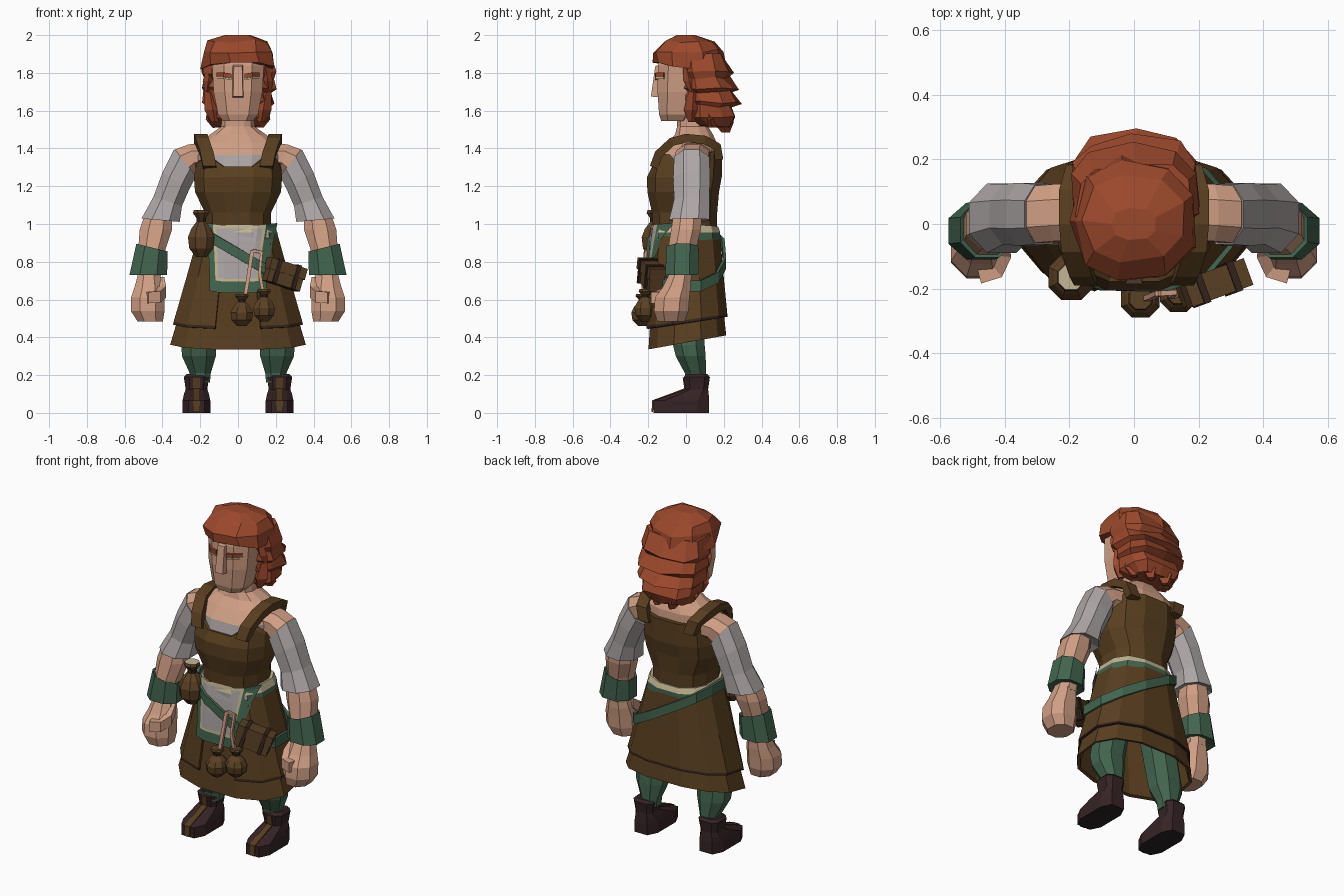
import bpy, bmesh, math, random
from mathutils import Vector, Matrix, Euler

if "Cube" in bpy.data.objects:
    bpy.data.objects.remove(bpy.data.objects["Cube"])
random.seed(4)

def material(name, r, g, b):
    m = bpy.data.materials.new(name)
    m.diffuse_color = (r, g, b, 1)
    m.use_nodes = True
    m.node_tree.nodes["Principled BSDF"].inputs["Base Color"].default_value = m.diffuse_color
    return m

SKIN = material("skin", .63, .345, .23)
HAIR = material("red hair", .33, .066, .025)
SHIRT = material("grey linen", .42, .38, .38)
LEATHER = material("brown leather", .098, .049, .014)
POUCH = material("light leather", .105, .053, .018)
STRAP = material("dark strap", .035, .017, .011)
GREEN = material("green cloth", .055, .13, .077)
CREAM = material("cream trim", .55, .47, .29)
BOOT = material("boot leather", .036, .017, .019)
SOLE = material("black sole", .02, .017, .017)

# ---------- helpers ----------
def build(name, verts, faces, mats, rule=None, mirror=False):
    me = bpy.data.meshes.new(name)
    me.from_pydata([tuple(v) for v in verts], [], faces)
    bm = bmesh.new()
    bm.from_mesh(me)
    bmesh.ops.recalc_face_normals(bm, faces=bm.faces)
    if rule:
        for f in bm.faces:
            f.material_index = rule(f.calc_center_median(), f.normal)
    bm.to_mesh(me)
    bm.free()
    for m in mats:
        me.materials.append(m)
    ob = bpy.data.objects.new(name, me)
    bpy.context.collection.objects.link(ob)
    if mirror:
        ob.modifiers.new("Mirror", 'MIRROR')
    return ob

def ring(z, rx, yf, yb, n=8, cx=0, p=.8, tilt=0):
    """Rounded-square cross-section from front yf to back yb, tilted about y."""
    pts, t = [], math.radians(tilt)
    pw = lambda v: math.copysign(abs(v) ** p, v)
    for i in range(n):
        a = (i + .5) * 2 * math.pi / n
        dx = rx * pw(math.cos(a))
        pts.append(Vector((cx + dx * math.cos(t), (yf + yb) / 2 + (yb - yf) / 2 * pw(math.sin(a)),
                           z + dx * math.sin(t))))
    return pts

def limb(x, y, z, rx, ry, tilt=0, n=8):
    return ring(z, rx, y - ry, y + ry, n, x, .9, tilt)

def loft(name, rings, mats, rule=None, mirror=False, caps=True, loop=False, skip=()):
    n, k = len(rings[0]), len(rings)
    faces = []
    for j in range(k if loop else k - 1):
        j2 = (j + 1) % k
        for i in range(n):
            if i not in skip:
                i2 = (i + 1) % n
                faces.append((j * n + i, j * n + i2, j2 * n + i2, j2 * n + i))
    if caps and not loop:
        faces += [tuple(range(n)), tuple(range((k - 1) * n, k * n))]
    return build(name, [v for r in rings for v in r], faces, mats, rule, mirror)

def strip(name, path, u, w, t, mat, mirror=False, loop=False):
    """Flat band along a path: width w along u, thickness t."""
    path, u, k, rings = [Vector(p) for p in path], Vector(u), len(path), []
    for i, p in enumerate(path):
        d = path[(i + 1) % k] - path[i - 1] if loop else path[min(i + 1, k - 1)] - path[max(i - 1, 0)]
        n = d.cross(u).normalized() * t / 2
        h = u * w / 2
        rings.append([p + h + n, p - h + n, p - h - n, p + h - n])
    return loft(name, rings, [mat], mirror=mirror, loop=loop)

def raised(r, f):
    return [Vector((v.x, v.y, f(v))) for v in r]

# ---------- boots and legs ----------
loft("boot", [ring(z, rx, yf, yb, 8, .22, .6) for z, rx, yf, yb in
     [(0, .077, -.18, .13), (.065, .077, -.18, .13), (.098, .07, -.08, .125),
      (.125, .06, -.005, .12), (.19, .07, -.015, .13), (.205, .055, 0, .115)]], [BOOT, SOLE],
     lambda c, n: int(c.z < .01), mirror=True)
strip("boot_tongue", [(.22, -.178, .004), (.22, -.176, .063), (.22, -.08, .098), (.22, -.006, .127),
                      (.22, -.013, .188)], (1, 0, 0), .035, .009, LEATHER, True)
loft("leg", [limb(.2, .05, .16, .055, .055), limb(.2, .05, .21, .06, .06), limb(.207, .025, .30, .096, .085),
             limb(.207, .015, .36, .1, .09), limb(.15, .01, .65, .1, .1)], [GREEN], mirror=True)

# ---------- skirt (open underneath) ----------
def skirt(z, off=0):
    t = (.97 - z) / .62
    return ring(z, .19 + .178 * t + off, -.17 - .03 * t - off, .165 + .055 * t + off, 12)

def hem(f, off):
    """Skirt outline whose height follows f(point)."""
    out = []
    for i in range(12):
        z = .8
        for _ in range(12):
            z = f(skirt(z, off)[i])
        out.append(skirt(z, off)[i])
    return out

loft("underskirt", [skirt(.98), skirt(.7), hem(lambda v: .47 + .15 * v.y, .002),
                    hem(lambda v: .372 + .18 * v.y, .004), hem(lambda v: .376 + .18 * v.y, -.012),
                    skirt(.7, -.012)], [LEATHER], caps=False)
over = loft("overskirt", [skirt(.96, .012), skirt(.72, .012), hem(lambda v: .49 + .15 * v.y, .014),
                          hem(lambda v: .476 + .15 * v.y, .014)], [LEATHER, STRAP],
            lambda c, n: int(c.z < .487 + .15 * c.y), caps=False, skip=(8,))
sol = over.modifiers.new("Thickness", 'SOLIDIFY')
sol.thickness, sol.offset = .012, 0

# ---------- apron, waistband and sash ----------
def front_y(x, z, off):
    pts = sorted((v.x, v.y) for v in skirt(z, off)[6:])
    for (x0, y0), (x1, y1) in zip(pts, pts[1:]):
        if x0 <= x <= x1:
            return y0 + (y1 - y0) * (x - x0) / (x1 - x0)
    return pts[0][1]

cols = [-1, -.8, -.7, -.5, .5, .64, .72, 1]
rows = [.625, .685, .7, .8, .9, .965, .985]
half = lambda z, x: .15 + max(0, z - .72) * (.22 if x > 0 else .06)
av = [(x * half(z, x), front_y(x * half(z, x), z, .025), z + .02 * abs(x)) for z in rows for x in cols]
af = [(j * 8 + i, j * 8 + i + 1, j * 8 + i + 9, j * 8 + i + 8) for j in range(6) for i in range(7)]

def apron_rule(c, n):
    x = c.x / half(c.z, c.x)
    if x < -.8 or x > .72 or c.z < .68:
        return 0
    return 1 if x < -.7 or x > .64 or c.z < .708 or c.z > .972 else 2

build("apron", av, af, [GREEN, CREAM, SHIRT], apron_rule)
loft("waistband", [skirt(.915, .017), skirt(.955, .02), raised(skirt(.985, .012), lambda v: .98 + .08 * abs(v.x)),
                   skirt(.985, -.02)], [GREEN, CREAM, SHIRT],
     lambda c, n: 1 if c.z > .957 else (2 if c.y < -.15 else 0), caps=False)
strip("sash", hem(lambda v: .845 - .58 * v.x, .03), (0, 0, 1), .058, .016, GREEN, loop=True)

# ---------- torso ----------
loft("torso", [ring(z, rx, yf, yb, 12) for z, rx, yf, yb in
     [(1.1, .17, -.15, .14), (1.29, .21, -.174, .17), (1.365, .22, -.155, .17), (1.432, .215, -.1, .165),
      (1.475, .15, -.06, .145), (1.515, .092, -.05, .12), (1.62, .085, -.05, .1)]],
     [SKIN, SHIRT], lambda c, n: int(c.z < 1.37))
def neckline(v):
    if v.y > .05:
        return 1.385 if abs(v.x) < .19 else 1.36
    return 1.305 if abs(v.x) < .1 else (1.37 if abs(v.x) < .2 else 1.31)
loft("bodice", [raised(ring(.97, .178, -.178, .168, 12), lambda v: .962 + .1 * abs(v.x)),
     ring(1.06, .18, -.185, .17, 12), ring(1.17, .234, -.21, .18, 12), ring(1.25, .24, -.212, .195, 12),
     raised(ring(1.3, .228, -.183, .195, 12), neckline), raised(ring(1.3, .2, -.15, .16, 12), neckline)],
     [LEATHER], caps=False)
strip("shoulder_strap", [(.15, -.17, 1.3), (.165, -.145, 1.37), (.19, -.075, 1.435), (.197, .0, 1.455),
      (.197, .1, 1.445), (.175, .165, 1.41), (.15, .175, 1.34)], (1, 0, 0), .07, .045, LEATHER, True)

# ---------- arms ----------
loft("shoulder", [limb(.15, .04, 1.36, .075, .095, 85), limb(.24, .035, 1.355, .075, .095, 72),
                  limb(.283, .03, 1.33, .088, .095, 52), limb(.315, .03, 1.25, .08, .09, 35)], [SKIN], mirror=True)
loft("sleeve", [limb(.28, .03, 1.325, .098, .1, 50), limb(.328, .03, 1.23, .09, .105, 32),
     limb(.372, .03, 1.12, .085, .1, 18), limb(.41, .018, 1.02, .109, .115, 5), limb(.415, .015, 1.035, .07, .08, 5)],
     [SHIRT], mirror=True)
loft("forearm", [limb(.42, .01, 1.06, .075, .08), limb(.435, 0, .97, .092, .085), limb(.455, -.02, .87, .078, .08),
                 limb(.47, -.03, .7, .06, .06)], [SKIN], mirror=True)
loft("cuff", [limb(.452, -.018, .86, .07, .07, 14), limb(.455, -.018, .875, .092, .092, 14),
     limb(.475, -.022, .73, .107, .094), limb(.475, -.022, .74, .06, .06)], [GREEN], mirror=True)
loft("fist", [limb(.472, -.03, .74, .06, .06), limb(.473, -.05, .665, .08, .08), limb(.478, -.073, .61, .095, .098),
     limb(.478, -.078, .54, .096, .098), limb(.465, -.08, .485, .072, .078)], [SKIN], mirror=True)
strip("thumb", [(.415, -.05, .69), (.405, -.1, .64), (.425, -.145, .615), (.48, -.16, .61)],
      (0, 0, 1), .06, .05, SKIN, True)

# ---------- head ----------
loft("head", [ring(z, rx, yf, yb, 8, 0, .7) for z, rx, yf, yb in
     [(1.545, .085, -.135, .02), (1.58, .112, -.148, .05), (1.7, .137, -.157, .08), (1.84, .145, -.155, .1),
      (1.93, .135, -.13, .12)]], [SKIN])
build("nose", [(-.03, -.14, 1.67), (.03, -.14, 1.67), (.026, -.186, 1.675), (-.026, -.186, 1.675),
               (-.03, -.14, 1.845), (.03, -.14, 1.845), (.022, -.163, 1.835), (-.022, -.163, 1.835)],
      [(0, 1, 2, 3), (4, 5, 6, 7), (0, 1, 5, 4), (1, 2, 6, 5), (2, 3, 7, 6), (3, 0, 4, 7)], [SKIN])
for name, z, w, m in (("eyebrow", 1.79, .022, HAIR), ("eye", 1.773, .009, CREAM)):
    strip(name, [(.034, -.157, z - .006), (.073, -.156, z), (.11, -.114, z)], (0, 0, 1), w, .014, m, True)

# ---------- hair ----------
def jitter(r, s=.008):
    return [v + Vector((random.uniform(-s, s), random.uniform(-s, s), random.uniform(-s, s))) for v in r]
loft("hair_cap", [raised(ring(1.84, .15, -.14, .17, 9), lambda v: 1.86 - .15 * abs(v.x)),
     jitter(raised(ring(1.83, .192, -.172, .21, 9), lambda v: 1.868 - .2 * abs(v.x) - .15 * max(v.y, 0)), .012),
     jitter(ring(1.915, .188, -.184, .2, 9), .012), jitter(ring(1.968, .155, -.12, .15, 9), .008),
     ring(2.0, .07, -.05, .05, 9)], [HAIR])
tiers = [(1.9, .18, -.03, .19), (1.8, .2, -.05, .245), (1.775, .188, -.03, .225), (1.72, .204, -.035, .272),
         (1.70, .182, -.02, .245), (1.645, .192, -.02, .292), (1.625, .172, -.005, .25), (1.565, .17, .005, .268),
         (1.515, .13, .07, .235)]
loft("hair_back", [jitter(ring(z, rx, yf, yb, 10, 0, .72), .01) for z, rx, yf, yb in tiers], [HAIR])

def lock(a, b, r):
    """Tapered lock of hair from a to b."""
    a, b = Vector(a), Vector(b)
    rings = [[a.lerp(b, t) + Vector((r * s * math.cos(k * 1.57), r * s * math.sin(k * 1.57), 0))
              for k in range(4)] for t, s in ((0, .6), (.6, 1), (1, .4))]
    loft("hair_lock", rings, [HAIR], mirror=True)
lock((.145, .0, 1.84), (.165, .03, 1.7), .03)
lock((.15, .04, 1.7), (.122, .03, 1.54), .045)
lock((.07, .18, 1.62), (.05, .21, 1.485), .055)
lock((.13, .11, 1.62), (.115, .14, 1.51), .05)

# ---------- hanging bags ----------
def bag(name, x, y, z, r, h, top):
    prof = [(0, .4), (.18, .9), (.42, 1), (.6, .75), (.75, .35), (.82, .35), (.93, .62), (1, .55)]
    loft(name, [limb(x, y, z + h * t, r * s, r * s) for t, s in prof], [POUCH, STRAP, top],
         lambda c, n: 2 if c.z > z + h * .99 else (1 if .75 < (c.z - z) / h < .82 else 0))
bag("hip_bag", -.195, -.165, .825, .075, .25, CREAM)
bag("small_bag", .02, -.23, .46, .064, .17, POUCH)
bag("small_bag", .138, -.215, .485, .062, .17, POUCH)
strip("bag_cord", [(.075, -.215, .86), (.055, -.225, .72), (.035, -.232, .6)], (1, 0, 0), .02, .016, SKIN)
strip("bag_cord", [(.075, -.215, .86), (.125, -.212, .85), (.115, -.225, .74), (.135, -.218, .62)],
      (.8, 0, .6), .02, .016, SKIN)

# ---------- belt pouch with straps ----------
frame = Matrix.Translation((.245, -.187, .735)) @ Euler((0, math.radians(17), math.radians(20))).to_matrix().to_4x4()
def block(name, x, z, size, mat):
    bm = bmesh.new()
    bmesh.ops.create_cube(bm, size=1, matrix=frame @ Matrix.Translation((x, 0, z)) @ Matrix.Diagonal((*size, 1)))
    me = bpy.data.meshes.new(name)
    bm.to_mesh(me)
    bm.free()
    me.materials.append(mat)
    bpy.context.collection.objects.link(bpy.data.objects.new(name, me))
block("belt_pouch", 0, -.008, (.195, .075, .115), POUCH)
block("pouch_flap", 0, .03, (.208, .088, .06), POUCH)
for x in (-.055, .055):
    block("pouch_strap", x, 0, (.022, .098, .132), STRAP)
